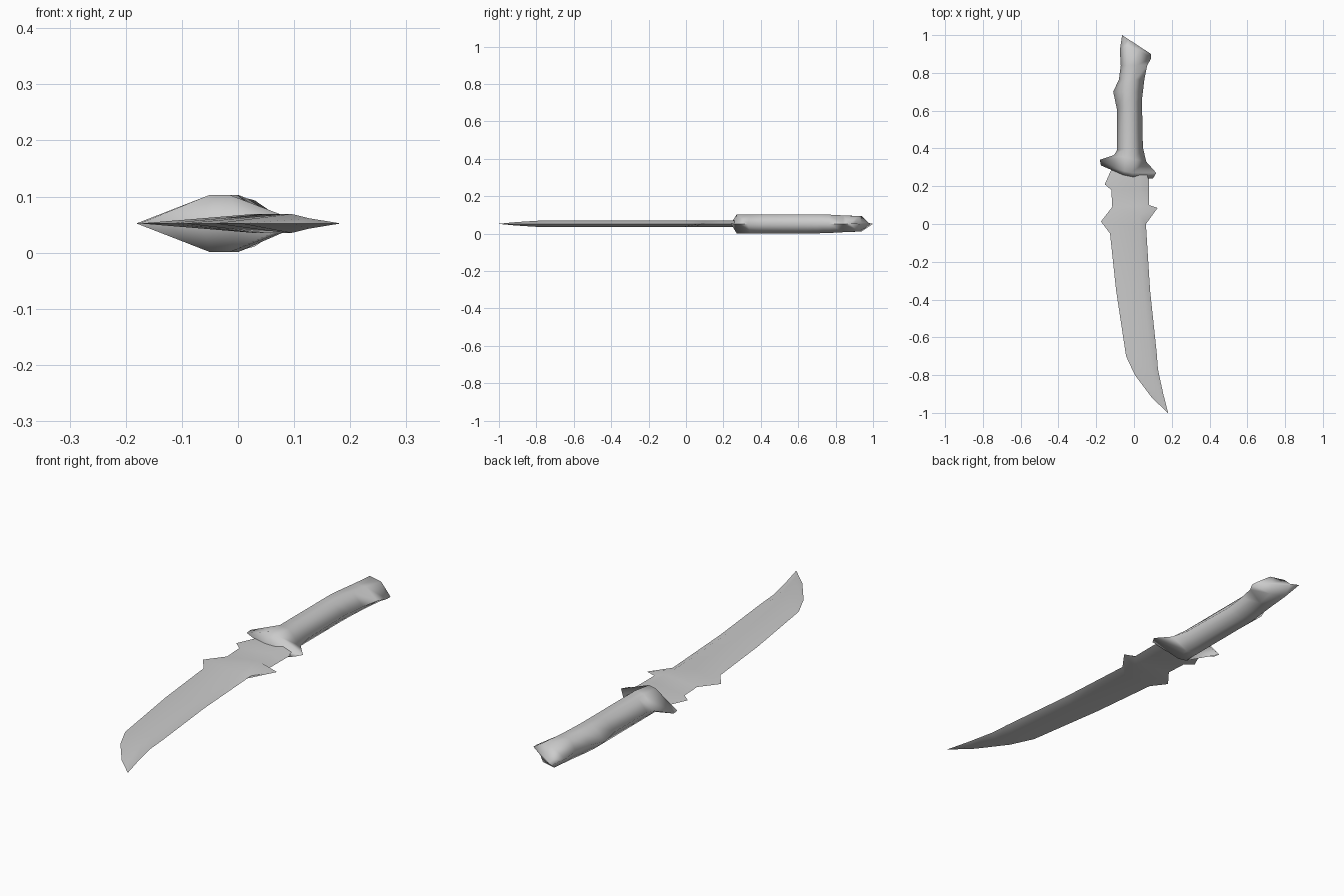
import bpy, bmesh, math

cube = bpy.data.objects.get("Cube")
if cube:
    bpy.data.objects.remove(cube, do_unlink=True)

MID = 0.052  # height of the flat centre plane

steel = bpy.data.materials.new("grey steel")
steel.use_nodes = True
steel.diffuse_color = (0.6, 0.6, 0.6, 1)
steel.node_tree.nodes["Principled BSDF"].inputs["Base Color"].default_value = (0.6, 0.6, 0.6, 1)


def loft(name, rings, smooth_angle):
    """Skin closed rings of equal point count and cap both ends."""
    bm = bmesh.new()
    loops = [[bm.verts.new(p) for p in ring] for ring in rings]
    n = len(loops[0])
    for a, b in zip(loops, loops[1:]):
        for i in range(n):
            j = (i + 1) % n
            bm.faces.new((a[i], a[j], b[j], b[i]))
    bm.faces.new(loops[0])
    bm.faces.new(loops[-1])
    bmesh.ops.remove_doubles(bm, verts=bm.verts, dist=1e-5)
    bmesh.ops.recalc_face_normals(bm, faces=bm.faces)
    mesh = bpy.data.meshes.new(name)
    bm.to_mesh(mesh)
    bm.free()
    mesh.materials.append(steel)
    obj = bpy.data.objects.new(name, mesh)
    bpy.context.collection.objects.link(obj)
    bpy.ops.object.select_all(action='DESELECT')
    obj.select_set(True)
    bpy.context.view_layer.objects.active = obj
    bpy.ops.object.shade_smooth_by_angle(angle=math.radians(smooth_angle))
    return obj


# Blade: cutting edge (x, y), ridge x, spine edge (x, y), half thickness
blade_rows = [
    (-.115, .30, .03, .08, .27, .017),
    (-.155, .21, .03, .08, .235, .017),   # small barb
    (-.12, .18, .03, .08, .18, .017),
    (-.115, .09, .03, .08, .10, .017),
    (-.175, .013, .03, .125, .085, .017),  # large barb and spine tooth
    (-.127, -.05, .03, .063, 0, .017),
    (-.095, -.35, .05, .085, -.35, .017),
    (-.042, -.70, .085, .12, -.68, .017),
    (.005, -.80, .095, .127, -.77, .017),
    (.095, -.92, .128, .155, -.90, .009),
    (.179, -1, .18, .181, -1, .0005),
]
rings = []
for lx, ly, mx, rx, ry, h in blade_rows:
    my = (ly + ry) / 2
    rings.append([(lx, ly, MID), (mx, my, MID + h), (rx, ry, MID), (mx, my, MID - h)])
loft("blade", rings, 60)

# Guard, grip and pommel: left (x, y), right (x, y), flat top x range,
# y shift of the flat top, half thickness
handle_rows = [
    (-.175, .31, .10, .24, -.06, 0, -.02, .008),      # guard front edge
    (-.181, .34, .118, .27, -.05, -.015, -.03, .051),  # guard
    (-.106, .365, .065, .33, -.05, 0, 0, .051),
    (-.09, .39, .047, .405, -.05, 0, 0, .051),         # grip
    (-.09, .605, .042, .66, -.05, 0, 0, .051),
    (-.11, .70, .047, .70, -.05, 0, 0, .051),          # finger bump
    (-.08, .765, .055, .765, -.045, .005, 0, .049),
    (-.07, .84, .07, .84, -.04, .015, 0, .045),
    (-.075, .92, .09, .875, -.035, .03, .03, .041),    # pommel
    (-.063, 1, .09, .90, -.03, .03, 0, .004),
]
rings = []
for lx, ly, rx, ry, t1, t2, dy, h in handle_rows:
    def across(x):
        return ly + (ry - ly) * (x - lx) / (rx - lx) + dy
    y1, y2 = across(t1), across(t2)
    rings.append([(lx, ly, MID), (t1, y1, MID + h), (t2, y2, MID + h),
                  (rx, ry, MID), (t2, y2, MID - h), (t1, y1, MID - h)])
loft("handle", rings, 95)
